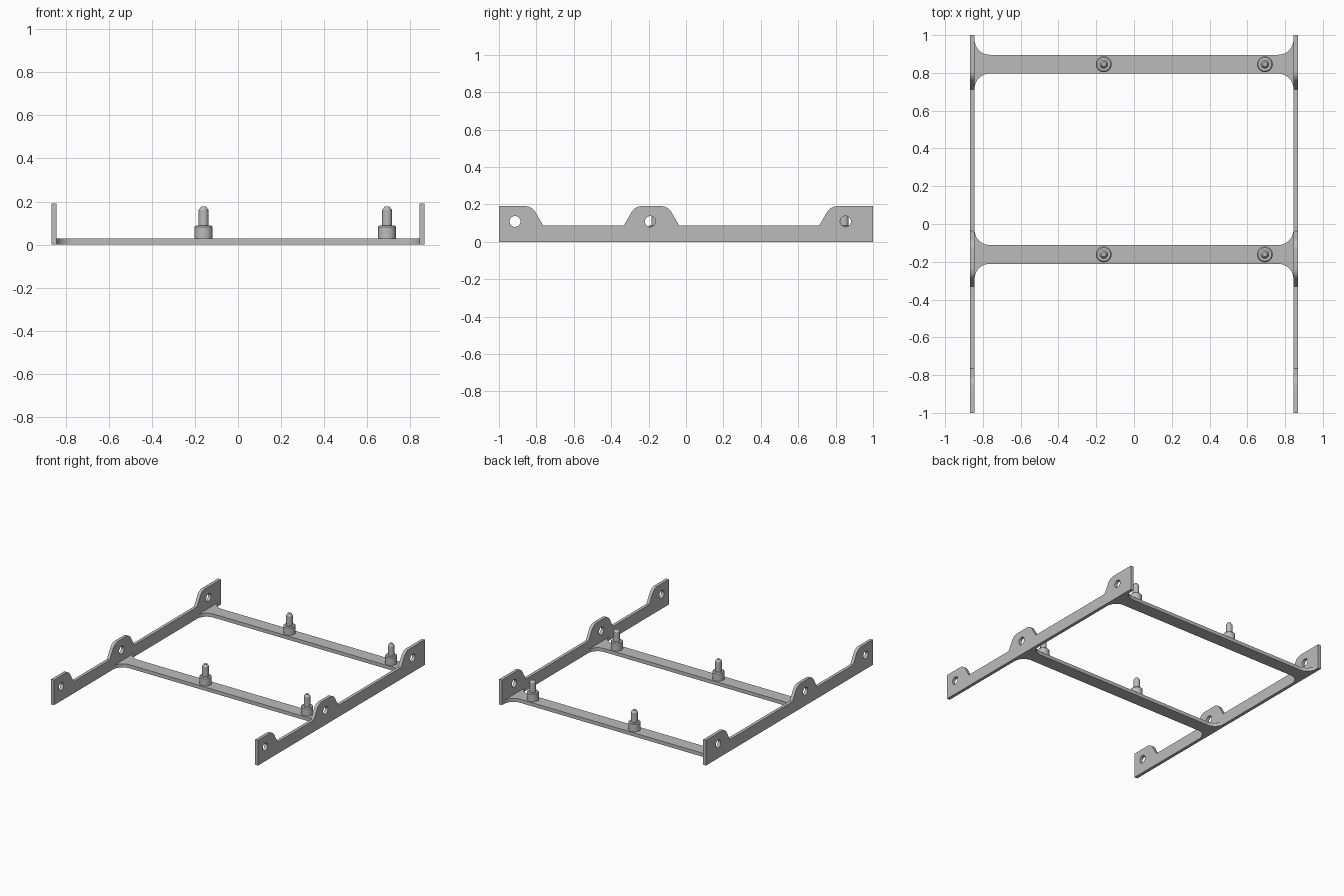
import bpy, bmesh
from math import sin, cos, radians
from mathutils import Matrix

cube = bpy.data.objects.get("Cube")
if cube:
    bpy.data.objects.remove(cube, do_unlink=True)

steel = bpy.data.materials.new("grey steel")
steel.use_nodes = True
GREY = (0.5, 0.5, 0.5, 1)
steel.diffuse_color = GREY
steel.node_tree.nodes["Principled BSDF"].inputs["Base Color"].default_value = GREY


def arc(cx, cy, r, start, end, steps=10):
    angles = [radians(start + (end - start) * i / steps) for i in range(steps + 1)]
    return [(cx + r * cos(a), cy + r * sin(a)) for a in angles]


def add_mesh(name, mesh):
    mesh.materials.clear()
    mesh.materials.append(steel)
    obj = bpy.data.objects.new(name, mesh)
    bpy.context.collection.objects.link(obj)
    bpy.ops.object.select_all(action="DESELECT")
    obj.select_set(True)
    bpy.context.view_layer.objects.active = obj
    bpy.ops.object.shade_smooth_by_angle(angle=radians(25))
    return obj


def plate(name, loops, thickness, matrix):
    """Flat plate from an outline plus hole loops."""
    curve = bpy.data.curves.new(name + "_outline", "CURVE")
    curve.dimensions = "2D"
    curve.fill_mode = "BOTH"
    curve.extrude = thickness / 2
    for loop in loops:
        spline = curve.splines.new("POLY")
        spline.points.add(len(loop) - 1)
        for point, (x, y) in zip(spline.points, loop):
            point.co = (x, y, 0, 1)
        spline.use_cyclic_u = True
    temp = bpy.data.objects.new(name + "_temp", curve)
    bpy.context.collection.objects.link(temp)
    graph = bpy.context.evaluated_depsgraph_get()
    mesh = bpy.data.meshes.new_from_object(temp.evaluated_get(graph))
    bpy.data.objects.remove(temp, do_unlink=True)
    bm = bmesh.new()
    bm.from_mesh(mesh)
    bmesh.ops.remove_doubles(bm, verts=bm.verts, dist=0.0001)
    bm.transform(matrix)
    bmesh.ops.recalc_face_normals(bm, faces=bm.faces)
    bm.to_mesh(mesh)
    bm.free()
    return add_mesh(name, mesh)


# Side rails with three raised, drilled tabs
RAIL_IN, RAIL_OUT = 0.844, 0.868
LOW, HIGH, ROUND = 0.088, 0.191, 0.066


def tab_rise(y):
    return [(y, LOW)] + arc(y + 0.097, HIGH - ROUND, ROUND, 150, 90)


def tab_fall(y):
    return arc(y - 0.097, HIGH - ROUND, ROUND, 90, 30) + [(y, LOW)]


outline = ([(-1, 0), (-1, HIGH)] + tab_fall(-0.764) + tab_rise(-0.332)
           + tab_fall(-0.037) + tab_rise(0.713) + [(1, HIGH), (1, 0)])
holes = [arc(y, 0.109, 0.029, 0, 345, 23) for y in (-0.914, -0.191, 0.853)]
upright = Matrix(((0, 0, 1, 0), (1, 0, 0, 0), (0, 1, 0, 0), (0, 0, 0, 1)))
for side, sign in (("left", 1), ("right", -1)):
    place = Matrix.Translation((sign * (RAIL_IN + RAIL_OUT) / 2, 0, 0)) @ upright
    plate(side + "_rail", [outline] + holes, RAIL_OUT - RAIL_IN, place)

# Cross bars with flared ends
BAR, HALF, FLARE = 0.027, 0.05, 0.08
corner = arc(RAIL_IN - FLARE, HALF + FLARE, FLARE, -90, 0)
half_bar = [(x, -y) for x, y in reversed(corner)]
bar = (corner + half_bar + [(-x, y) for x, y in reversed(half_bar)]
       + [(-x, y) for x, y in reversed(corner)])


# Studs: collar, shank and chamfered tip turned around z
def stud(name, x, y):
    profile = [(0.042, BAR - 0.002), (0.042, 0.082), (0.036, 0.088), (0.023, 0.088),
               (0.023, 0.16), (0.012, 0.176)]
    bm = bmesh.new()
    rings = [[bm.verts.new((x + px, y + py, z)) for px, py in arc(0, 0, r, 0, 345, 23)]
             for r, z in profile]
    for a, b in zip(rings, rings[1:]):
        for i in range(len(a)):
            bm.faces.new((a[i - 1], a[i], b[i], b[i - 1]))
    bm.faces.new(rings[-1])
    bm.faces.new(reversed(rings[0]))
    mesh = bpy.data.meshes.new(name)
    bm.to_mesh(mesh)
    bm.free()
    add_mesh(name, mesh)


for label, y in (("front", -0.161), ("back", 0.846)):
    plate(label + "_cross_bar", [bar], BAR, Matrix.Translation((0, y, BAR / 2)))
    stud(label + "_right_stud", -0.16, y)
    stud(label + "_left_stud", 0.693, y)
